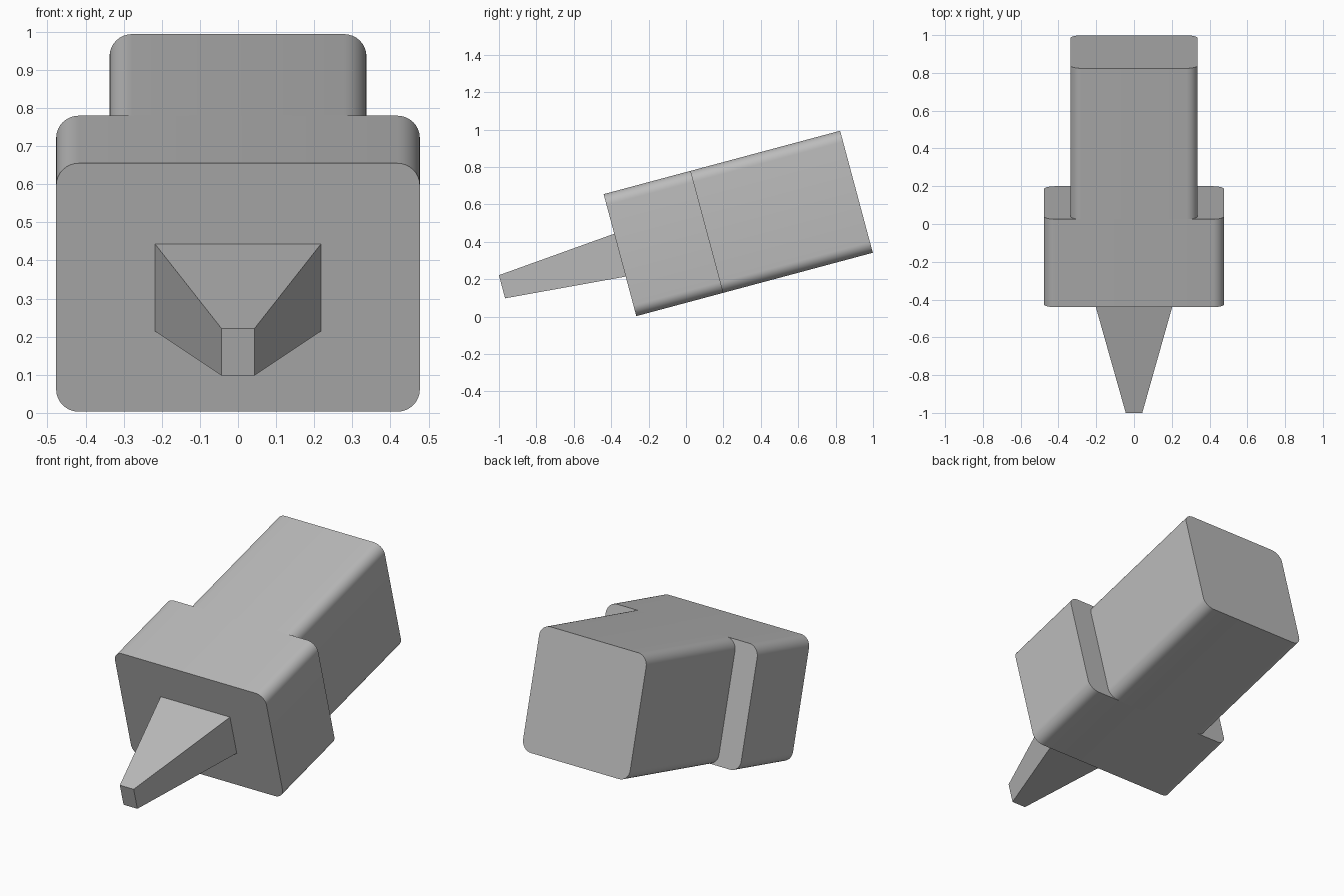
import bpy
import bmesh
import math
from mathutils import Matrix

cube = bpy.data.objects.get("Cube")
if cube:
    bpy.data.objects.remove(cube, do_unlink=True)

grey = bpy.data.materials.new("plain grey")
grey.use_nodes = True
color = (0.5, 0.5, 0.5, 1)
grey.diffuse_color = color
grey.node_tree.nodes["Principled BSDF"].inputs["Base Color"].default_value = color

HEIGHT = 0.675
# Local y runs along the axis, with its origin at the centre of the front face
TILT = Matrix.Translation((0, -0.353, 0.329)) @ Matrix.Rotation(math.radians(15), 4, "X")


def block(name, half_width, height, y0, y1, radius=0, tip_scale=(1, 1)):
    """Box along y, with rounded long edges or a tapered front end."""
    bm = bmesh.new()
    bmesh.ops.create_cube(bm, size=1)
    for v in bm.verts:
        front = v.co.y < 0
        sx, sz = tip_scale if front else (1, 1)
        v.co = (v.co.x * 2 * half_width * sx, y0 if front else y1, v.co.z * height * sz)
    if radius:
        long_edges = [e for e in bm.edges if abs(e.verts[0].co.y - e.verts[1].co.y) > 0.1]
        bmesh.ops.bevel(bm, geom=long_edges, offset=radius, segments=8,
                        profile=0.5, affect="EDGES")
    bmesh.ops.recalc_face_normals(bm, faces=bm.faces)
    mesh = bpy.data.meshes.new(name)
    bm.to_mesh(mesh)
    bm.free()
    mesh.materials.append(grey)
    obj = bpy.data.objects.new(name, mesh)
    obj.matrix_world = TILT
    bpy.context.collection.objects.link(obj)
    bpy.ops.object.select_all(action="DESELECT")
    obj.select_set(True)
    bpy.context.view_layer.objects.active = obj
    bpy.ops.object.shade_smooth_by_angle(angle=math.radians(30))
    return obj


# Wide front housing, narrower rear housing and tapered nozzle
block("front_housing", 0.477, HEIGHT, 0, 0.482, radius=0.06)
block("rear_housing", 0.337, HEIGHT, 0.482, 1.309, radius=0.06)
block("nozzle", 0.218, 0.237, -0.653, 0, tip_scale=(0.2, 0.54))
